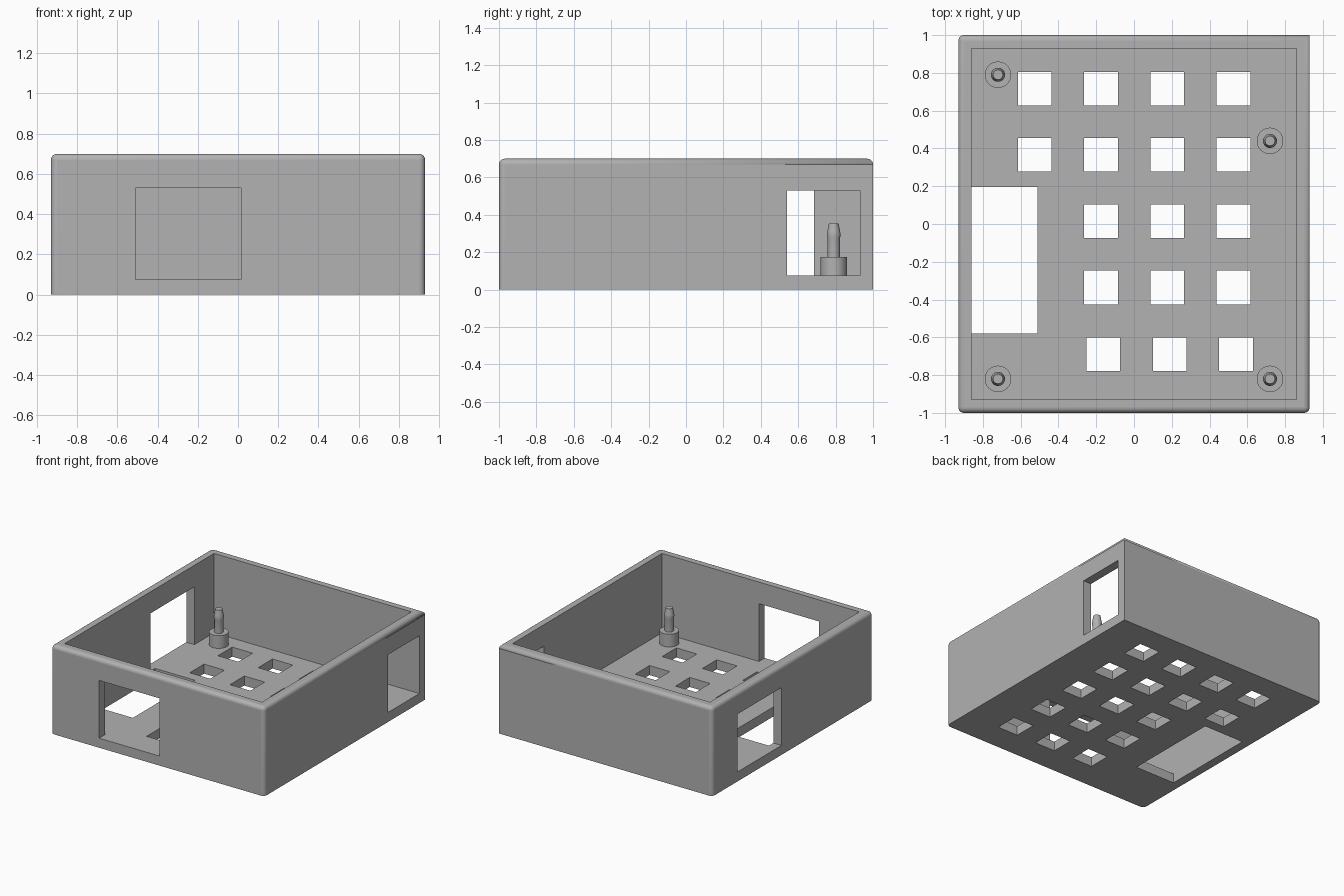
import bpy, bmesh, math
from mathutils import Vector

cube = bpy.data.objects.get("Cube")
if cube:
    bpy.data.objects.remove(cube, do_unlink=True)

HX, HY, HEIGHT, WALL, FLOOR = 0.93, 1.0, 0.70, 0.07, 0.075
WIN_TOP = 0.53

grey = bpy.data.materials.new("light grey plastic")
grey.use_nodes = True
colour = (0.445, 0.445, 0.445, 1)
grey.diffuse_color = colour
grey.node_tree.nodes["Principled BSDF"].inputs["Base Color"].default_value = colour


def add_object(name, bm):
    mesh = bpy.data.meshes.new(name)
    bm.to_mesh(mesh)
    bm.free()
    mesh.materials.append(grey)
    obj = bpy.data.objects.new(name, mesh)
    bpy.context.collection.objects.link(obj)
    return obj


def add_box(bm, lo, hi):
    lo, hi = Vector(lo), Vector(hi)
    verts = bmesh.ops.create_cube(bm, size=1)["verts"]
    bmesh.ops.scale(bm, vec=hi - lo, verts=verts)
    bmesh.ops.translate(bm, vec=(lo + hi) / 2, verts=verts)


def cut(target, name, boxes):
    bm = bmesh.new()
    for lo, hi in boxes:
        add_box(bm, lo, hi)
    cutter = add_object(name, bm)
    cutter.hide_render = True
    mod = target.modifiers.new(name, "BOOLEAN")
    mod.operation, mod.solver, mod.object = "DIFFERENCE", "EXACT", cutter
    bpy.context.view_layer.objects.active = target
    bpy.ops.object.modifier_apply(modifier=name)
    bpy.data.objects.remove(cutter, do_unlink=True)


# Case block: rounded rim and upright corners, except the square back left corner
bm = bmesh.new()
add_box(bm, (-HX, -HY, 0), (HX, HY, HEIGHT))


def is_rounded(edge):
    a, b = (v.co for v in edge.verts)
    mid = (a + b) / 2
    if abs(a.z - b.z) > 0.1:
        return not (mid.x > 0 and mid.y > 0)
    return mid.z > HEIGHT - 0.01


bmesh.ops.bevel(bm, geom=[e for e in bm.edges if is_rounded(e)], offset=0.03,
                segments=6, profile=0.5, affect="EDGES")
case = add_object("case", bm)

# Hollow interior
ix, iy = HX - WALL, HY - WALL
cut(case, "cavity", [((-ix, -iy, FLOOR), (ix, iy, HEIGHT + 0.2))])

# Wall windows: front, left (+x) and right (-x)
cut(case, "wall_windows", [
    ((-0.51, -HY - 0.1, FLOOR), (0.015, -iy + 0.05, WIN_TOP)),
    ((ix - 0.05, 0.54, FLOOR), (HX + 0.1, iy, WIN_TOP)),
    ((-HX - 0.1, 0.14, FLOOR), (-ix + 0.05, 0.685, WIN_TOP)),
])

# Floor openings: key grid, offset last row, and display slot
PITCH, KEY = 0.351, 0.089
centres = [(0.527 - PITCH * c, 0.717 - PITCH * r)
           for r in range(4) for c in range(4 if r < 2 else 3)]
centres += [(0.54 - PITCH * c, -0.69) for c in range(3)]
openings = [((x - KEY, y - KEY, -0.1), (x + KEY, y + KEY, FLOOR + 0.1))
            for x, y in centres]
openings.append(((-ix, -0.58, -0.1), (-0.51, 0.195, FLOOR + 0.1)))
cut(case, "floor_openings", openings)

# Smooth only the rounded faces
for face in case.data.polygons:
    face.use_smooth = max(abs(n) for n in face.normal) < 0.999

# Standoffs: wide base with a snap pin, turned from a profile
PROFILE = [(0, FLOOR - 0.01), (0.07, FLOOR - 0.01), (0.07, 0.175), (0.033, 0.175),
           (0.033, 0.275), (0.037, 0.293), (0.034, 0.31), (0.026, 0.355), (0, 0.355)]


def standoff(name, x, y):
    bm = bmesh.new()
    verts = [bm.verts.new((r, 0, z)) for r, z in PROFILE]
    edges = [bm.edges.new(pair) for pair in zip(verts, verts[1:])]
    bmesh.ops.spin(bm, geom=verts + edges, cent=(0, 0, 0), axis=(0, 0, 1),
                   angle=math.tau, steps=32, use_duplicate=False)
    bmesh.ops.remove_doubles(bm, verts=bm.verts, dist=0.0005)
    bmesh.ops.recalc_face_normals(bm, faces=bm.faces)
    obj = add_object(name, bm)
    obj.location = (x, y, 0)
    bpy.ops.object.select_all(action="DESELECT")
    obj.select_set(True)
    bpy.context.view_layer.objects.active = obj
    bpy.ops.object.shade_smooth_by_angle(angle=math.radians(30))


for name, x, y in [("back_right_standoff", -0.72, 0.79), ("back_left_standoff", 0.72, 0.44),
                   ("front_left_standoff", 0.72, -0.82), ("front_right_standoff", -0.72, -0.82)]:
    standoff(name, x, y)
